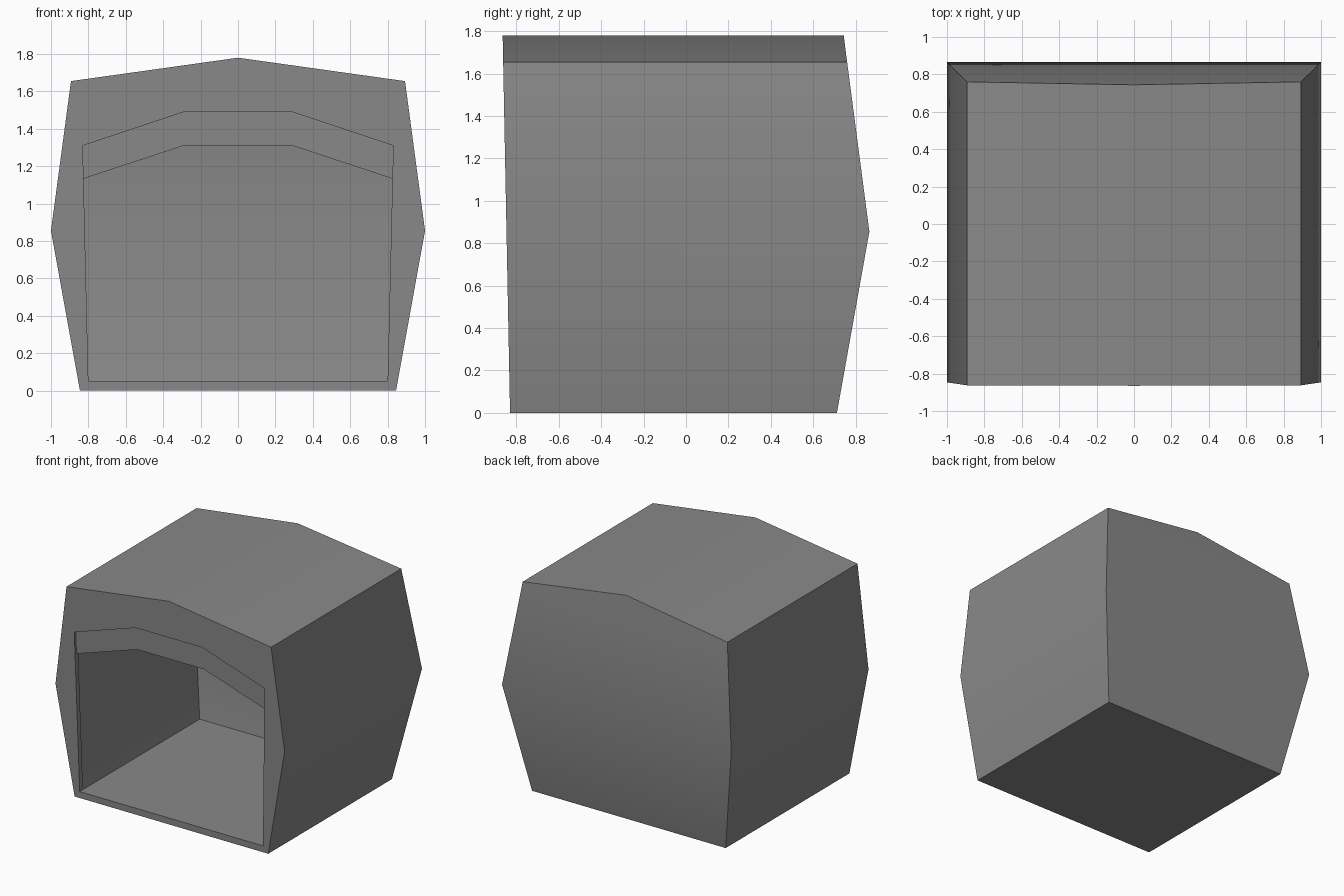
import bpy
import bmesh
import math

cube = bpy.data.objects.get("Cube")
if cube:
    bpy.data.objects.remove(cube, do_unlink=True)

grey = bpy.data.materials.new("plain grey")
grey.use_nodes = True
colour = (0.25, 0.25, 0.25, 1)
grey.diffuse_color = colour
grey.node_tree.nodes["Principled BSDF"].inputs["Base Color"].default_value = colour


def front_y(z):
    # The front leans slightly forward towards the top
    return -0.83 - 0.0196 * z


def make_object(name, points, faces):
    bm = bmesh.new()
    verts = [bm.verts.new(p) for p in points]
    for face in faces:
        bm.faces.new([verts[i] for i in face])
    bmesh.ops.recalc_face_normals(bm, faces=bm.faces)
    mesh = bpy.data.meshes.new(name)
    bm.to_mesh(mesh)
    bm.free()
    mesh.materials.append(grey)
    obj = bpy.data.objects.new(name, mesh)
    bpy.context.collection.objects.link(obj)
    return obj


def bulged_box(name, wall, front_wall, floor):
    """Box with bulging sides and back and a low gabled roof, inset by a wall thickness."""
    bottom_x = 0.845 + 0.181 * floor - wall
    bottom_y = 0.712 + 0.179 * floor - wall
    levels = [(floor, bottom_x, bottom_y),
              (0.855, 1.0 - wall, 0.865 - wall),
              (1.655 - wall, 0.893 - wall, 0.76 - wall)]
    points = []
    for z, x, back in levels:
        front = front_y(z) + front_wall
        points += [(-x, front, z), (x, front, z), (x, back, z), (-x, back, z)]
    ridge = 1.78 - wall
    points += [(0, front_y(ridge) + front_wall, ridge), (0, 0.744 - wall, ridge)]
    faces = [(0, 1, 2, 3),                          # floor
             (0, 1, 5, 9, 12, 8, 4),                # front
             (3, 2, 6, 7), (7, 6, 10, 13, 11),      # back
             (8, 12, 13, 11), (12, 9, 10, 13)]      # roof
    for low in (0, 4):                              # sides
        faces += [(low + 1, low + 2, low + 6, low + 5),
                  (low + 3, low, low + 4, low + 7)]
    return make_object(name, points, faces)


def prism(name, outline, near, far):
    """Extrude an x-z outline along y between two depth functions."""
    n = len(outline)
    points = [(x, near(z), z) for x, z in outline]
    points += [(x, far(z), z) for x, z in outline]
    faces = [tuple(range(n)), tuple(range(n, 2 * n))]
    faces += [(i, (i + 1) % n, n + (i + 1) % n, n + i) for i in range(n)]
    return make_object(name, points, faces)


def cut(target, cutter):
    mod = target.modifiers.new("cut", "BOOLEAN")
    mod.operation = "DIFFERENCE"
    mod.solver = "EXACT"
    mod.object = cutter
    bpy.ops.object.select_all(action="DESELECT")
    bpy.context.view_layer.objects.active = target
    target.select_set(True)
    bpy.ops.object.modifier_apply(modifier=mod.name)
    bpy.data.objects.remove(cutter, do_unlink=True)


# Hollow shell with an arched doorway
shell = bulged_box("shell", 0, 0, 0)
cut(shell, bulged_box("hollow", 0.05, 0.04, 0.048))
arch = [(0.83, 1.31), (0.29, 1.49), (-0.29, 1.49), (-0.83, 1.31)]
doorway = [(-0.8, 0.051), (0.8, 0.051)] + arch
cut(shell, prism("doorway", doorway, lambda z: -1.2, lambda z: 0.0))

# Raised door panel hanging just behind the arch
rim = [(x * 1.006, z + 0.01) for x, z in arch]
lower_edge = [(x * 1.006, z - 0.18) for x, z in reversed(arch)]
panel = prism("door_panel", rim + lower_edge,
              lambda z: front_y(z) + 0.018, lambda z: front_y(z) + 0.036)

# Soft bends, crisp corners
for obj in (shell, panel):
    bpy.ops.object.select_all(action="DESELECT")
    bpy.context.view_layer.objects.active = obj
    obj.select_set(True)
    bpy.ops.object.shade_smooth_by_angle(angle=math.radians(30))
